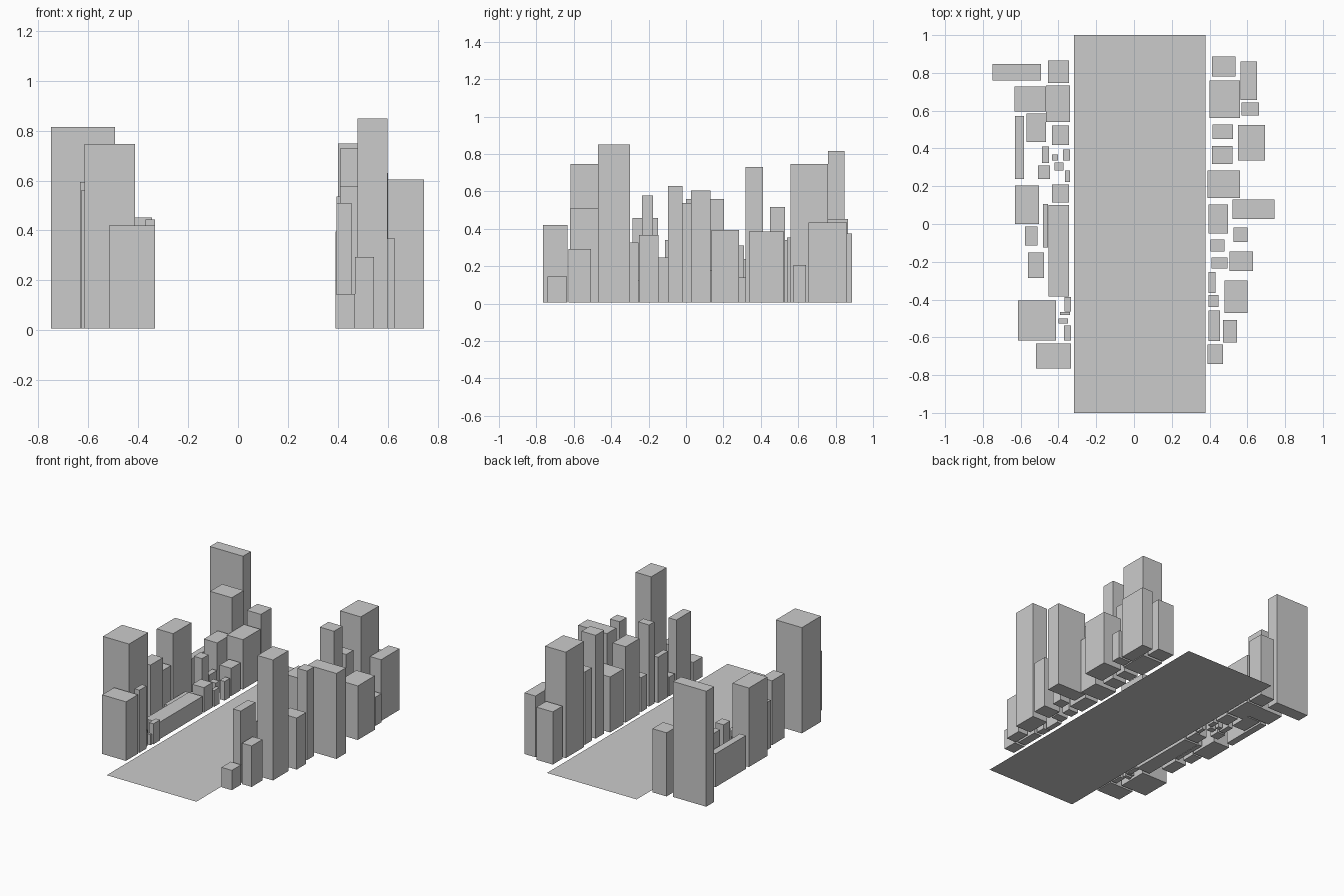
import bpy


def building(name, x0, x1, y0, y1, h):
    """Closed box standing on the ground, given by its footprint and height."""
    bpy.ops.mesh.primitive_cube_add(
        size=1, location=((x0 + x1) / 2, (y0 + y1) / 2, h / 2 + 0.003))
    ob = bpy.context.object
    ob.name = name
    ob.scale = (x1 - x0, y1 - y0, h - 0.006)


def row(name, plots):
    for i, plot in enumerate(plots, 1):
        building(f"{name}_{i}", *plot)


# Flat road between the two sides
bpy.ops.mesh.primitive_plane_add(size=1, location=(0.03, 0, 0))
road = bpy.context.object
road.name = "road"
road.scale = (0.695, 2, 1)

# Plots: x min, x max, y min, y max, height
# West side, fronting the road
row("west_front_building", [
    (-0.455, -0.345, 0.747, 0.865, 0.452),
    (-0.465, -0.34, 0.54, 0.733, 0.355),
    (-0.435, -0.345, 0.417, 0.522, 0.20),
    (-0.376, -0.34, 0.337, 0.395, 0.14),
    (-0.366, -0.34, 0.222, 0.282, 0.12),
    (-0.435, -0.345, 0.115, 0.21, 0.18),
    (-0.452, -0.345, -0.383, 0.10, 0.125),
    (-0.367, -0.333, -0.462, -0.387, 0.15),
    (-0.393, -0.34, -0.483, -0.467, 0.08),
    (-0.40, -0.35, -0.526, -0.50, 0.12),
    (-0.37, -0.333, -0.617, -0.537, 0.445),
    (-0.518, -0.333, -0.765, -0.633, 0.42),
])

# West side, set back
row("west_back_building", [
    (-0.75, -0.493, 0.76, 0.847, 0.815),
    (-0.633, -0.465, 0.595, 0.728, 0.595),
    (-0.568, -0.465, 0.433, 0.585, 0.34),
    (-0.63, -0.583, 0.237, 0.573, 0.24),
    (-0.487, -0.45, 0.322, 0.41, 0.16),
    (-0.435, -0.403, 0.337, 0.368, 0.09),
    (-0.508, -0.445, 0.237, 0.31, 0.31),
    (-0.42, -0.372, 0.284, 0.325, 0.14),
    (-0.63, -0.503, 0.0, 0.203, 0.56),
    (-0.578, -0.51, -0.113, -0.013, 0.34),
    (-0.483, -0.455, -0.125, 0.106, 0.12),
    (-0.562, -0.477, -0.287, -0.15, 0.457),
    (-0.615, -0.413, -0.617, -0.405, 0.747),
])

# East side, fronting the road
row("east_front_building", [
    (0.412, 0.538, 0.78, 0.887, 0.375),
    (0.40, 0.56, 0.56, 0.76, 0.748),
    (0.415, 0.524, 0.45, 0.528, 0.517),
    (0.412, 0.522, 0.317, 0.412, 0.73),
    (0.39, 0.56, 0.137, 0.283, 0.395),
    (0.395, 0.497, -0.05, 0.104, 0.537),
    (0.405, 0.48, -0.146, -0.082, 0.247),
    (0.41, 0.495, -0.235, -0.177, 0.578),
    (0.395, 0.432, -0.366, -0.255, 0.327),
    (0.395, 0.447, -0.44, -0.375, 0.14),
    (0.395, 0.455, -0.62, -0.457, 0.51),
    (0.39, 0.47, -0.74, -0.637, 0.145),
])

# East side, set back
row("east_back_building", [
    (0.565, 0.65, 0.656, 0.86, 0.435),
    (0.57, 0.663, 0.574, 0.642, 0.207),
    (0.55, 0.693, 0.337, 0.525, 0.385),
    (0.522, 0.745, 0.026, 0.13, 0.605),
    (0.527, 0.602, -0.096, -0.018, 0.63),
    (0.505, 0.63, -0.25, -0.146, 0.367),
    (0.48, 0.60, -0.47, -0.30, 0.85),
    (0.47, 0.545, -0.627, -0.508, 0.293),
])
